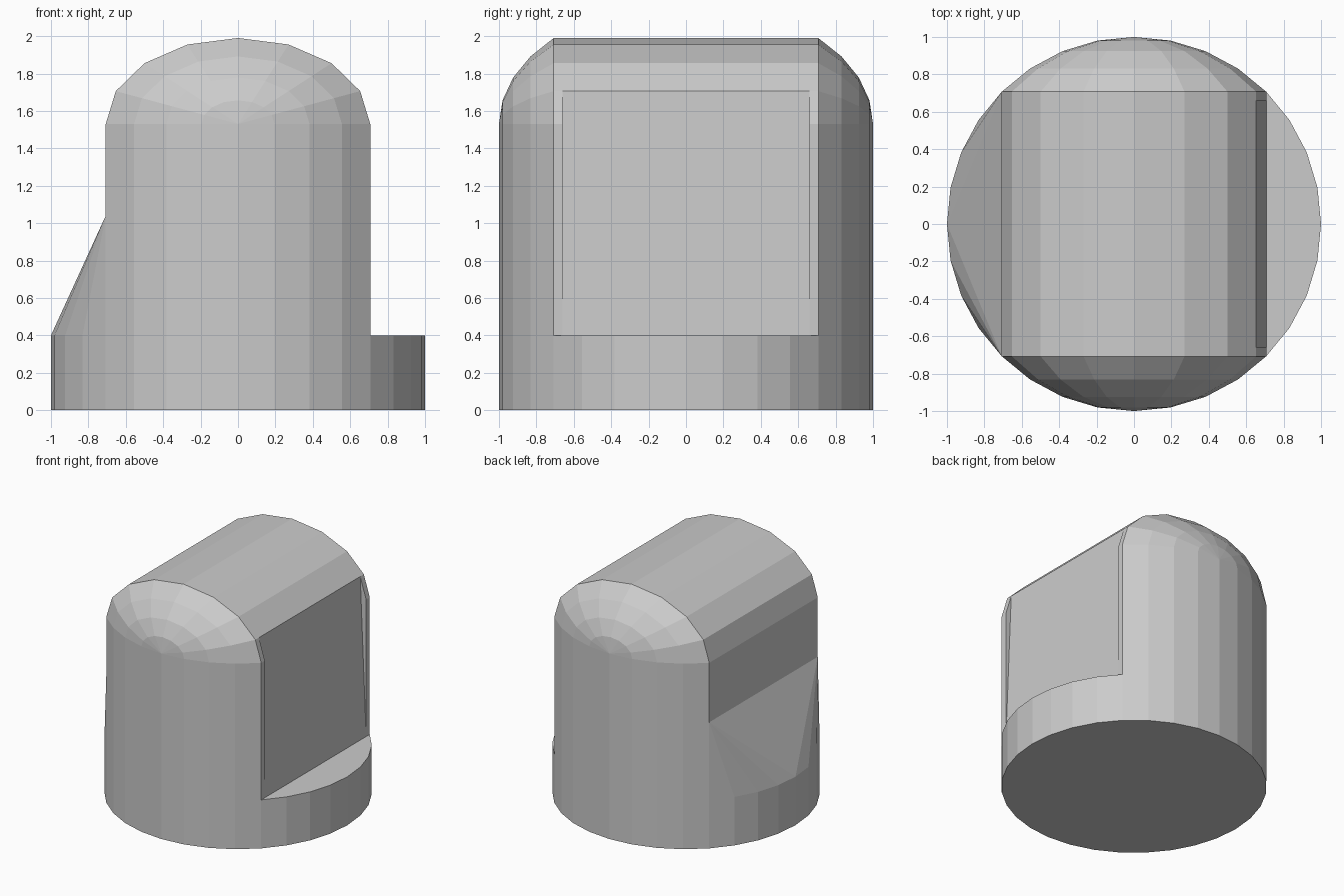
import bpy, bmesh
from math import sin, cos, pi, radians

if "Cube" in bpy.data.objects:
    bpy.data.objects.remove(bpy.data.objects["Cube"])

S = sin(pi / 4)            # half width of the arched block
BASE, SPRING, RISE, SLOPE = 0.4, 1.53, 0.46, 1.04
FLANGE = 0.66              # inner edge of the narrow end lips on the right wall

bm = bmesh.new()


def face(*pts):
    bm.faces.new([bm.verts.new(p) for p in pts])


def rim(i, z):
    a = radians(11.25 * i)
    return (cos(a), sin(a), z)


def arch(t, y, scale=1.0):
    a = t * pi / 8
    return (S * scale * cos(a), y, SPRING + RISE * scale * sin(a))


def flip(points, s):
    return [(x, y * s, z) for x, y, z in points]


# Round base with its underside
for i in range(32):
    face(rim(i, 0), rim(i + 1, 0), rim(i + 1, BASE), rim(i, BASE))
face(*[rim(i, 0) for i in range(32)])

# Ledge on the right
face(*[rim(i, BASE) for i in range(-4, 5)], (S, FLANGE, BASE), (S, -FLANGE, BASE))

# Curved front and back walls with quarter domes above
for s in (-1, 1):
    for i in range(4, 12):
        face(*flip([rim(i, BASE), rim(i + 1, BASE),
                    rim(i + 1, SPRING), rim(i, SPRING)], s))
    for r in range(4):
        a0, a1 = pi / 4 - r * pi / 16, pi / 4 - (r + 1) * pi / 16
        for t in range(8):
            p = [arch(t, cos(a0), sin(a0) / S), arch(t + 1, cos(a0), sin(a0) / S)]
            if r < 3:
                p += [arch(t + 1, cos(a1), sin(a1) / S), arch(t, cos(a1), sin(a1) / S)]
            else:
                p.append((0, 1, SPRING))
            face(*flip(p, s))

# Arched roof and right wall, whose middle leans inward between the end lips
ys = (-S, -FLANGE, FLANGE, S)
for k in range(3):
    y0, y1 = ys[k], ys[k + 1]
    for t in range(1, 8):
        face(arch(t, y0), arch(t, y1), arch(t + 1, y1), arch(t + 1, y0))
    if k == 1:
        face((S, y0, BASE), (S, y1, BASE), arch(1, y1), arch(1, y0))
    else:
        face((S, y0, BASE), (S, y1, BASE), arch(0, y1), arch(0, y0))
        face(arch(0, y0), arch(0, y1), arch(1, y1), arch(1, y0))
for y in (-FLANGE, FLANGE):
    face((S, y, BASE), arch(0, y), arch(1, y))

# Left wall above the slope
lo = [(-S, y, SLOPE) for y in ys]
hi = [(-S, y, SPRING) for y in ys]
face(*lo, *reversed(hi))

# Left slope: a fan on each side of one central triangle
for s in (-1, 1):
    corner = (-S, S, SLOPE)
    for i in range(12, 16):
        face(*flip([corner, rim(i, BASE), rim(i + 1, BASE)], s))
face(*lo, rim(16, BASE))

bmesh.ops.remove_doubles(bm, verts=bm.verts, dist=0.0005)
bmesh.ops.recalc_face_normals(bm, faces=bm.faces)
mesh = bpy.data.meshes.new("arched_block")
bm.to_mesh(mesh)
bm.free()
bpy.context.collection.objects.link(bpy.data.objects.new("arched_block", mesh))
